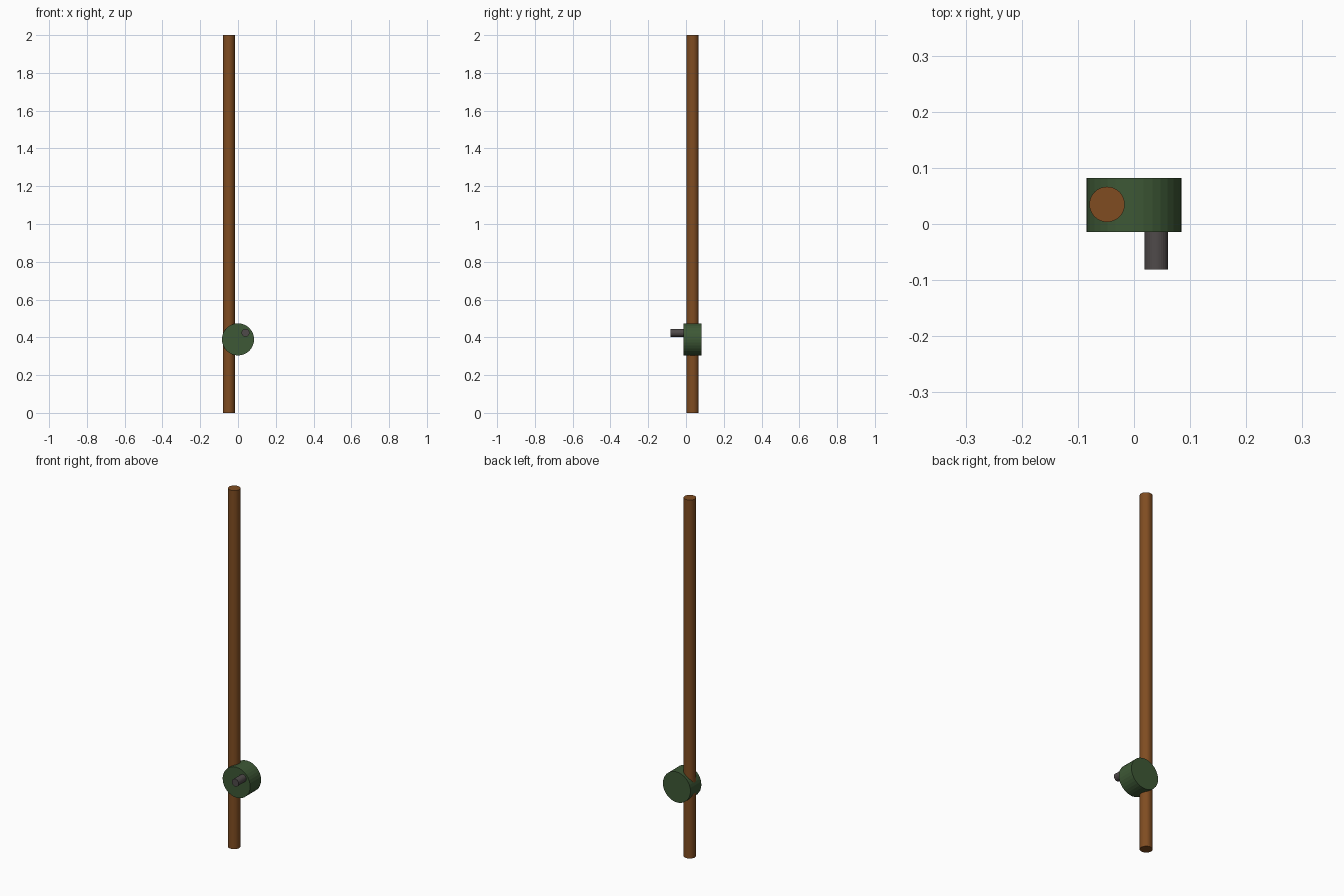
import bpy, math

if "Cube" in bpy.data.objects:
    bpy.data.objects.remove(bpy.data.objects["Cube"])


def material(name, srgb):
    m = bpy.data.materials.new(name)
    m.diffuse_color = [((c + 0.055) / 1.055) ** 2.4 for c in srgb] + [1]
    m.use_nodes = True
    m.node_tree.nodes["Principled BSDF"].inputs["Base Color"].default_value = m.diffuse_color
    return m


def rod(name, radius, length, centre, mat, along_y=False, sides=32):
    rot = (math.pi / 2, 0, 0) if along_y else (0, 0, 0)
    bpy.ops.mesh.primitive_cylinder_add(vertices=sides, radius=radius, depth=length,
                                        location=centre, rotation=rot)
    ob = bpy.context.object
    ob.name = name
    ob.data.materials.append(mat)
    return ob


wood = material("brown wood", (0.50, 0.30, 0.13))
green = material("dark green", (0.24, 0.345, 0.21))
metal = material("dark grey metal", (0.31, 0.29, 0.29))

# Tall pole
rod("pole", 0.0315, 2.0, (-0.048, 0.035, 1.0), wood)

# Drum clamped round the pole
rod("reel_drum", 0.085, 0.096, (0, 0.034, 0.389), green, along_y=True)

# Off-centre crank handle, seated slightly into the drum face
rod("crank_handle", 0.021, 0.085, (0.040, -0.0385, 0.424), metal, along_y=True)
